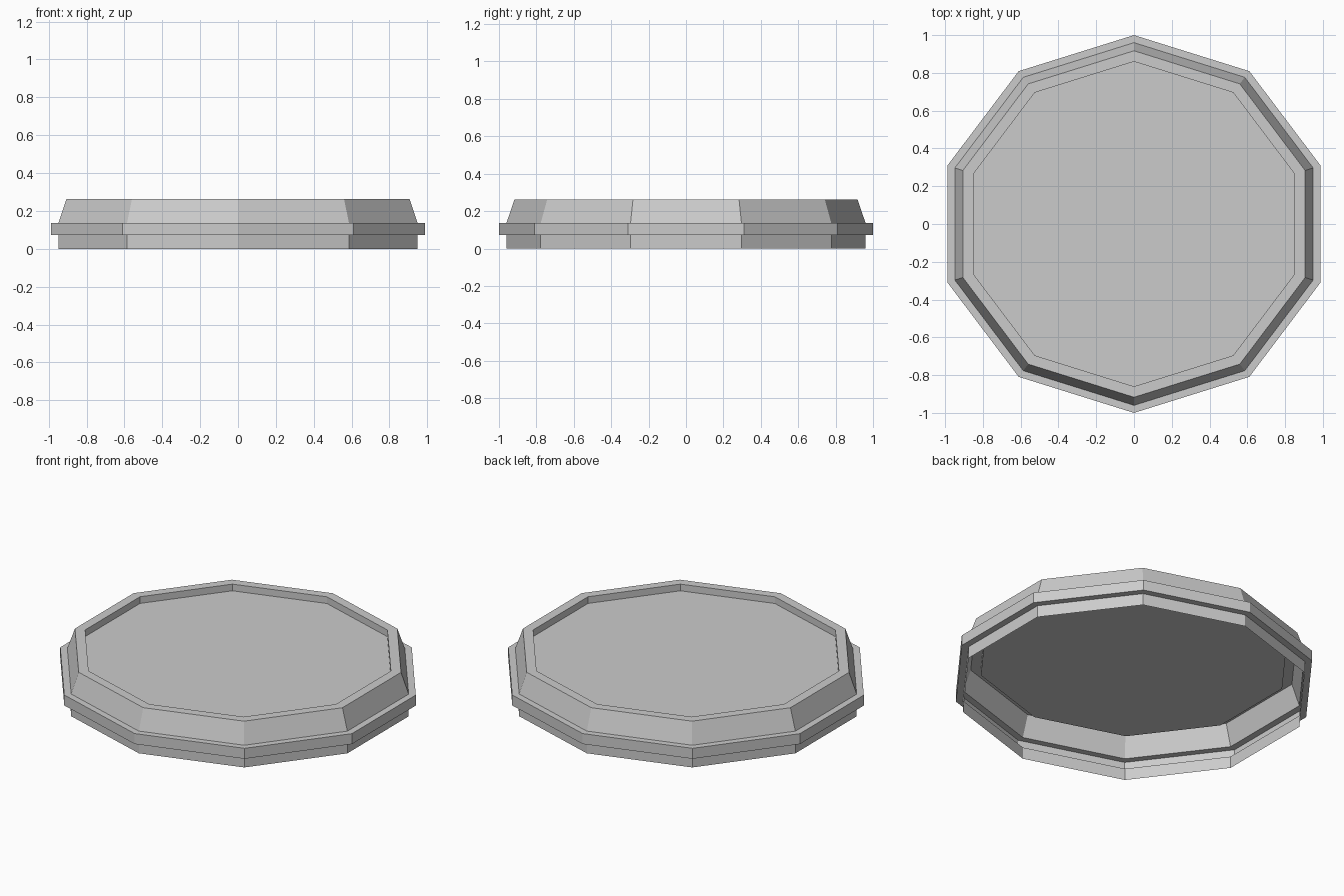
import bpy
import bmesh
import math

cube = bpy.data.objects.get("Cube")
if cube:
    bpy.data.objects.remove(cube, do_unlink=True)

SIDES = 10
STRETCH_X = 1.039  # the decagon is slightly wider than regular

# Single flat grey
GREY = (0.6, 0.6, 0.6, 1.0)
grey = bpy.data.materials.new("light grey")
grey.use_nodes = True
grey.diffuse_color = GREY
grey.node_tree.nodes["Principled BSDF"].inputs["Base Color"].default_value = GREY

# Shell profile as (radius, height): skirt, flange, sloped collar, rim, recess
PROFILE = [(0.96, 0.0), (0.96, 0.072), (1.0, 0.072), (1.0, 0.136),
           (0.96, 0.136), (0.917, 0.263), (0.86, 0.263), (0.86, 0.222)]


def ring(bm, radius, z):
    """One ten-sided loop with a corner on the y axis."""
    angles = [math.pi / 2 + i * math.tau / SIDES for i in range(SIDES)]
    return [bm.verts.new((radius * STRETCH_X * math.cos(a),
                          radius * math.sin(a), z)) for a in angles]


# Open-bottomed tray lid: rings bridged in order, closed by the recessed floor
bm = bmesh.new()
rings = [ring(bm, r, z) for r, z in PROFILE]
for low, high in zip(rings, rings[1:]):
    for i in range(SIDES):
        j = (i + 1) % SIDES
        bm.faces.new((low[i], low[j], high[j], high[i]))
bm.faces.new(rings[-1])

mesh = bpy.data.meshes.new("decagonal_lid")
bm.to_mesh(mesh)
bm.free()
mesh.materials.append(grey)
lid = bpy.data.objects.new("decagonal_lid", mesh)
bpy.context.collection.objects.link(lid)
